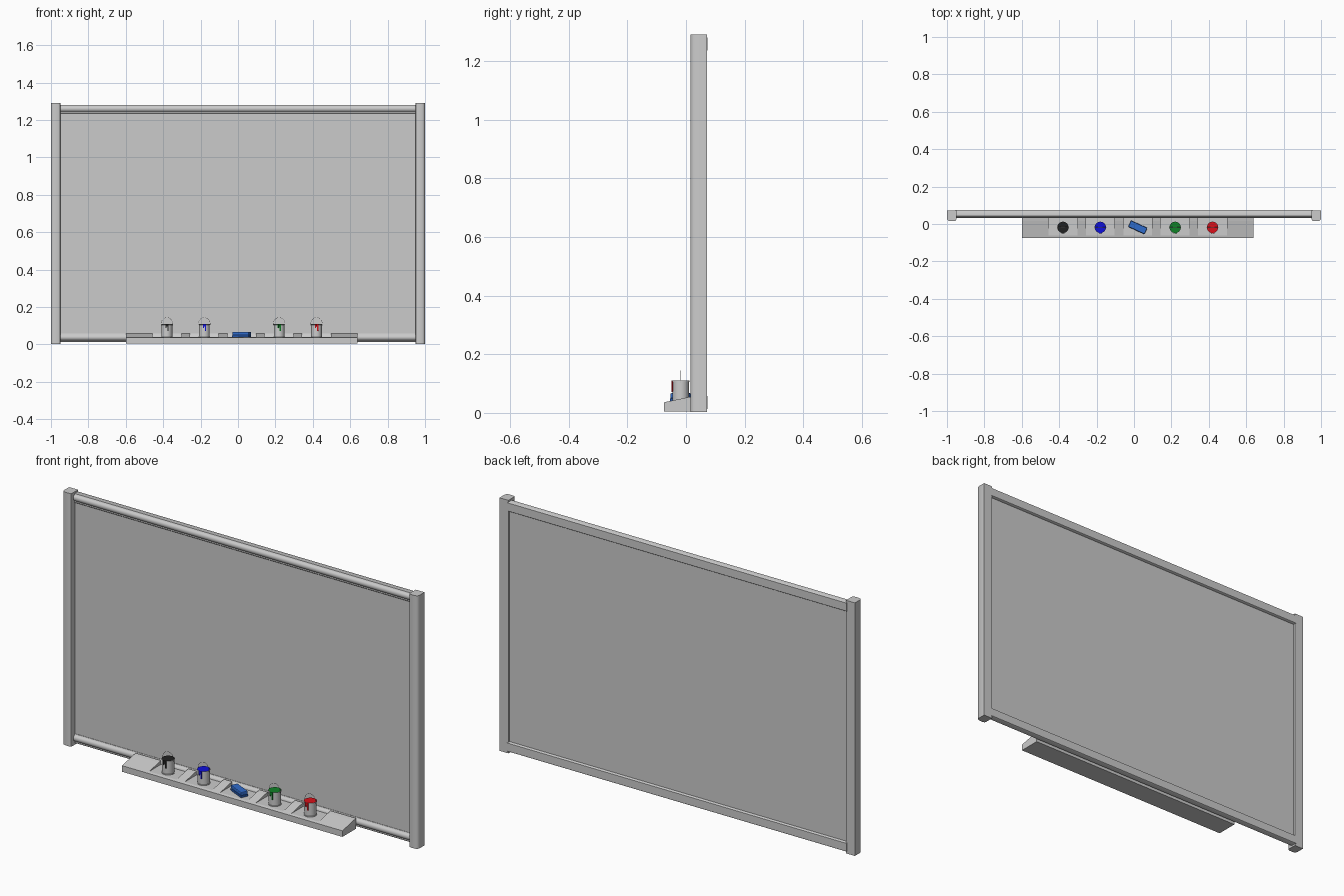
import bpy, bmesh, math
from mathutils import Matrix

if "Cube" in bpy.data.objects:
    bpy.data.objects.remove(bpy.data.objects["Cube"])


def make(name, bm, color=None, smooth=False):
    bmesh.ops.recalc_face_normals(bm, faces=bm.faces)
    me = bpy.data.meshes.new(name)
    bm.to_mesh(me)
    bm.free()
    ob = bpy.data.objects.new(name, me)
    bpy.context.collection.objects.link(ob)
    if color:
        mat = bpy.data.materials.get(color[0]) or bpy.data.materials.new(color[0])
        mat.diffuse_color = (*color[1], 1)
        mat.use_nodes = True
        mat.node_tree.nodes["Principled BSDF"].inputs["Base Color"].default_value = mat.diffuse_color
        me.materials.append(mat)
    if smooth:
        bpy.context.view_layer.objects.active = ob
        ob.select_set(True)
        bpy.ops.object.shade_smooth_by_angle(angle=math.radians(40))
        ob.select_set(False)
    return ob


def prism(name, pts, vec, **kw):
    bm = bmesh.new()
    face = bm.faces.new([bm.verts.new(p) for p in pts])
    ext = bmesh.ops.extrude_face_region(bm, geom=[face])
    bmesh.ops.translate(bm, vec=vec, verts=[v for v in ext['geom'] if isinstance(v, bmesh.types.BMVert)])
    if face not in bm.faces:
        bm.faces.new([v for v in bm.verts][:len(pts)])
    bmesh.ops.holes_fill(bm, edges=bm.edges)
    return make(name, bm, **kw)


def box(name, x0, x1, y0, y1, z0, z1, bevel=0, rot=0, **kw):
    bm = bmesh.new()
    bmesh.ops.create_cube(bm, size=1)
    bmesh.ops.scale(bm, vec=(x1 - x0, y1 - y0, z1 - z0), verts=bm.verts)
    if bevel:
        bmesh.ops.bevel(bm, geom=bm.edges[:], offset=bevel, segments=2, affect='EDGES', profile=0.5)
    bmesh.ops.rotate(bm, cent=(0, 0, 0), matrix=Matrix.Rotation(rot, 3, 'Z'), verts=bm.verts)
    bmesh.ops.translate(bm, vec=((x0 + x1) / 2, (y0 + y1) / 2, (z0 + z1) / 2), verts=bm.verts)
    return make(name, bm, **kw)


def lathe(name, profile, x, y, color=None, n=32):
    bm = bmesh.new()
    vs = [bm.verts.new((r, 0, z)) for r, z in profile]
    es = [bm.edges.new(p) for p in zip(vs, vs[1:])]
    bmesh.ops.spin(bm, geom=vs + es, cent=(0, 0, 0), axis=(0, 0, 1), angle=math.tau, steps=n)
    bmesh.ops.remove_doubles(bm, verts=bm.verts, dist=1e-5)
    bmesh.ops.translate(bm, vec=(x, y, 0), verts=bm.verts)
    return make(name, bm, color=color, smooth=True)


# writing surface
box("board_panel", -0.955, 0.955, 0.046, 0.06, 0.03, 1.26)

# side posts with rounded front corners
post = [(0.95, 0.071), (0.95, 0.025), (0.953, 0.018), (0.96, 0.015),
        (0.985, 0.015), (0.995, 0.019), (1.0, 0.028), (1.0, 0.071)]
for side, s in (("left", -1), ("right", 1)):
    prism(side + "_post", [(s * x, y, 0.003) for x, y in post], (0, 0, 1.287), smooth=True)

# top and bottom rails with a bulging front
rail = [(0.074, 0.003), (0.07, 0.0), (0.046, 0.0), (0.042, 0.004)]
rail += [(0.052 - 0.019 * math.cos(a), 0.026 + 0.018 * math.sin(a))
         for a in [math.radians(-60 + 15 * i) for i in range(9)]]
rail += [(0.044, 0.047), (0.07, 0.047), (0.074, 0.044)]
for name, z in (("bottom_rail", 0.012), ("top_rail", 1.234)):
    prism(name, [(-0.955, y, z + h) for y, h in rail], (1.91, 0, 0), smooth=True)

# sloped tray: full-height blocks between low bays
BAYS = [-0.38, -0.18, 0.02, 0.22, 0.42]
W = 0.077
FLOOR = 0.039
full = [(-0.075, 0.005), (0.035, 0.005), (0.035, 0.058), (0.015, 0.055), (-0.075, 0.036)]
low = [(-0.075, 0.005), (0.035, 0.005), (0.035, FLOOR), (-0.061, FLOOR), (-0.075, 0.036)]
cuts = [-0.60] + [b + d for b in BAYS for d in (-W, W)] + [0.64]
for i, (a, b) in enumerate(zip(cuts, cuts[1:])):
    prism("tray_bay" if i % 2 else "tray_block",
          [(a, y, z) for y, z in (low if i % 2 else full)], (b - a, 0, 0))

# paint cans
PAINTS = [(-0.38, ("black_paint", (0.015, 0.015, 0.015))),
          (-0.18, ("blue_paint", (0.005, 0.005, 0.7))),
          (0.22, ("green_paint", (0.005, 0.22, 0.02))),
          (0.42, ("red_paint", (0.7, 0.005, 0.01)))]
CY = -0.018
for x, col in PAINTS:
    lathe("paint_can", [(0, FLOOR), (0.03, FLOOR), (0.03, 0.042), (0.0285, 0.043), (0.0285, 0.105),
                        (0.0305, 0.106), (0.0305, 0.11), (0.029, 0.11), (0.0275, 0.108),
                        (0.0275, 0.044), (0, 0.044)], x, CY)
    lathe("paint_surface", [(0, 0.1098), (0.0296, 0.1102)], x, CY, col)
    # drips running down the front
    for dx, w, z in ((-0.005, 0.003, 0.088), (0.001, 0.003, 0.096), (0.006, 0.0035, 0.072)):
        box("paint_drip", x + dx - w, x + dx + w, CY - 0.032, CY - 0.027, z, 0.1103,
            bevel=0.0015, color=col)
    # wire handle
    cu = bpy.data.curves.new("can_handle", 'CURVE')
    cu.dimensions = '3D'
    cu.bevel_depth = 0.0008
    cu.bevel_resolution = 1
    sp = cu.splines.new('POLY')
    sp.points.add(20)
    for i, p in enumerate(sp.points):
        a = math.radians(-12 + 204 * i / 20)
        p.co = (x + 0.0315 * math.cos(a), CY, 0.109 + 0.035 * math.sin(a), 1)
    bpy.context.collection.objects.link(bpy.data.objects.new("can_handle", cu))

# board eraser lying at an angle
box("eraser_pad", -0.028, 0.068, CY - 0.019, CY + 0.019, FLOOR, 0.05, bevel=0.002,
    rot=math.radians(-25), color=("eraser_felt", (0.02, 0.1, 0.42)))
box("eraser_grip", -0.028, 0.068, CY - 0.018, CY + 0.018, 0.049, 0.067, bevel=0.004,
    rot=math.radians(-25), color=("eraser_blue", (0.03, 0.15, 0.6)))
